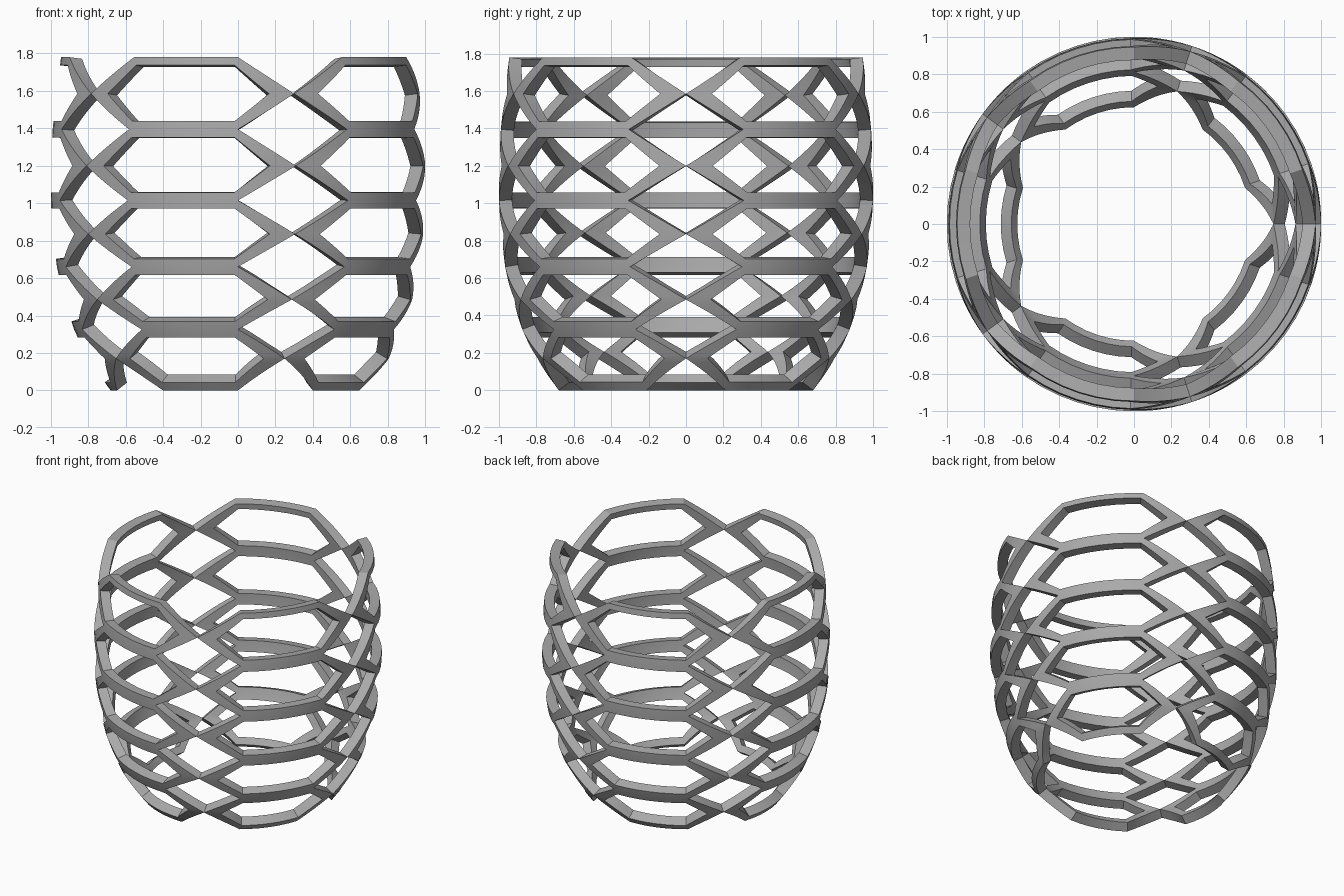
import bpy, bmesh, math
from mathutils import Vector

cube = bpy.data.objects.get("Cube")
if cube:
    bpy.data.objects.remove(cube)

# Barrel profile: heights and outer radii, alternating bar and crossing levels
Z = [0, .17, .325, .485, .66, .835, 1.015, 1.2, 1.395, 1.585, 1.78]
R = [.68, .805, .875, .93, .967, .989, 1.0, 1.0, .99, .97, .945]
SIDES = 5
THICK = .07
HALF_BAR = .043
STEPS = 6


def radius(z):
    i = 0
    while i < len(Z) - 2 and z > Z[i + 1]:
        i += 1
    t = (z - Z[i]) / (Z[i + 1] - Z[i])
    return R[i] + t * (R[i + 1] - R[i])


def point(angle, z, depth):
    """Point on the barrel wall, moved inwards along the wall's normal."""
    slope = (radius(z + .06) - radius(z - .06)) / .12
    n = math.hypot(1, slope)
    r = radius(z) - depth / n
    a = math.radians(angle)
    return Vector((r * math.cos(a), r * math.sin(a), z + depth * slope / n))


def hexagon(mid, low, node, high, bar, corner):
    """Subdivided hexagon loop as (angle, height) pairs."""
    pts = [(-bar, low), (bar, low), (corner, node),
           (bar, high), (-bar, high), (-corner, node)]
    loop = []
    for (a0, z0), (a1, z1) in zip(pts, pts[1:] + pts[:1]):
        for s in range(STEPS):
            t = s / STEPS
            loop.append((mid + a0 + t * (a1 - a0), z0 + t * (z1 - z0)))
    return loop


def add_cell(bm, mid, row, rows):
    low, node, high = Z[2 * row:2 * row + 3]
    # the slanted lower cells need less height for the same bar width
    edge = hexagon(mid, low, node, high, 18, 36)
    hole = hexagon(mid, low + HALF_BAR, node, high - HALF_BAR, 16.9, 27.8)
    rings = [[bm.verts.new(point(a, z, d)) for a, z in loop]
             for loop, d in ((edge, 0), (hole, 0), (hole, THICK), (edge, THICK))]
    count = len(edge)
    for i in range(count):
        j = (i + 1) % count
        side = i // STEPS
        for k in range(4):
            # bars shared by stacked cells have no wall between them
            shared = (side == 0 and row > 0) or (side == 3 and row < rows - 1)
            if k == 3 and shared:
                continue
            p, q = rings[k], rings[(k + 1) % 4]
            bm.faces.new((p[i], p[j], q[j], q[i]))


# Lattice of framed six-sided cells, five columns around
bm = bmesh.new()
rows = len(Z) // 2
for col in range(SIDES):
    for row in range(rows):
        add_cell(bm, 36 + col * 360 / SIDES, row, rows)
bmesh.ops.remove_doubles(bm, verts=bm.verts, dist=.0005)
base = min(v.co.z for v in bm.verts)
bmesh.ops.translate(bm, verts=bm.verts, vec=(0, 0, -base))
mesh = bpy.data.meshes.new("lattice_basket")
bm.to_mesh(mesh)
bm.free()

basket = bpy.data.objects.new("lattice_basket", mesh)
bpy.context.collection.objects.link(basket)

grey = bpy.data.materials.new("plain_grey")
grey.use_nodes = True
colour = (.4, .4, .4, 1)
grey.diffuse_color = colour
grey.node_tree.nodes["Principled BSDF"].inputs["Base Color"].default_value = colour
mesh.materials.append(grey)

bpy.ops.object.select_all(action='DESELECT')
basket.select_set(True)
bpy.context.view_layer.objects.active = basket
bpy.ops.object.shade_smooth_by_angle(angle=math.radians(15))
